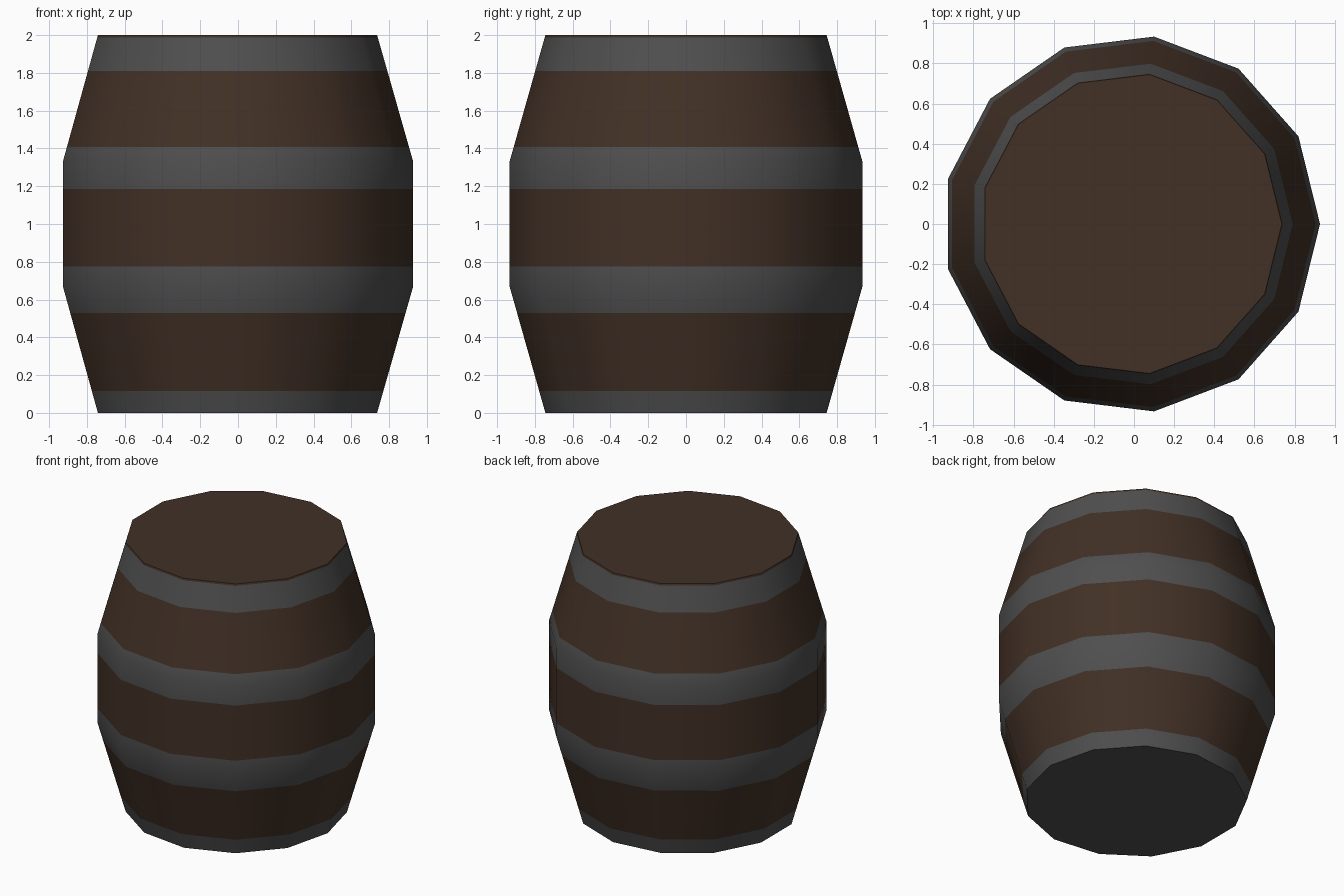
import bpy, bmesh, math

if "Cube" in bpy.data.objects:
    bpy.data.objects.remove(bpy.data.objects["Cube"])

SIDES = 13
R_END, R_MID = 0.75, 0.94
X_OFF = -0.0135          # recentres the odd-sided outline
HEIGHT = 2.0


def material(name, rgb):
    m = bpy.data.materials.new(name)
    m.diffuse_color = (*rgb, 1.0)
    m.use_nodes = True
    m.node_tree.nodes["Principled BSDF"].inputs["Base Color"].default_value = m.diffuse_color
    return m


wood = material("dark_wood", (0.054, 0.030, 0.0190))
iron = material("grey_iron", (0.078, 0.078, 0.078))

# barrel body: four-ring profile
bm = bmesh.new()
rings = []
for z, r in [(0, R_END), (HEIGHT / 3, R_MID), (HEIGHT * 2 / 3, R_MID), (HEIGHT, R_END)]:
    rings.append([bm.verts.new((r * math.cos(2 * math.pi * i / SIDES) + X_OFF,
                                r * math.sin(2 * math.pi * i / SIDES), z))
                  for i in range(SIDES)])
for low, high in zip(rings, rings[1:]):
    for i in range(SIDES):
        j = (i + 1) % SIDES
        bm.faces.new((low[i], low[j], high[j], high[i]))
bm.faces.new(rings[0][::-1])
bm.faces.new(rings[-1])

# cut the hoop edges into the sides
hoops = [(-1, 0.115), (0.53, 0.775), (1.185, 1.408), (1.81, 1.987)]
for z in [z for hoop in hoops for z in hoop if z > 0]:
    bmesh.ops.bisect_plane(bm, geom=bm.verts[:] + bm.edges[:] + bm.faces[:],
                           plane_co=(0, 0, z), plane_no=(0, 0, 1))

# iron hoops by height, wood elsewhere
for f in bm.faces:
    z = f.calc_center_median().z
    f.material_index = int(any(a < z < b for a, b in hoops))
bm.normal_update()

mesh = bpy.data.meshes.new("barrel")
bm.to_mesh(mesh)
bm.free()
mesh.materials.append(wood)
mesh.materials.append(iron)
barrel = bpy.data.objects.new("barrel", mesh)
bpy.context.collection.objects.link(barrel)

# smooth sides, crisp lid and base edges
bpy.context.view_layer.objects.active = barrel
barrel.select_set(True)
bpy.ops.object.shade_smooth_by_angle(angle=math.radians(40))
